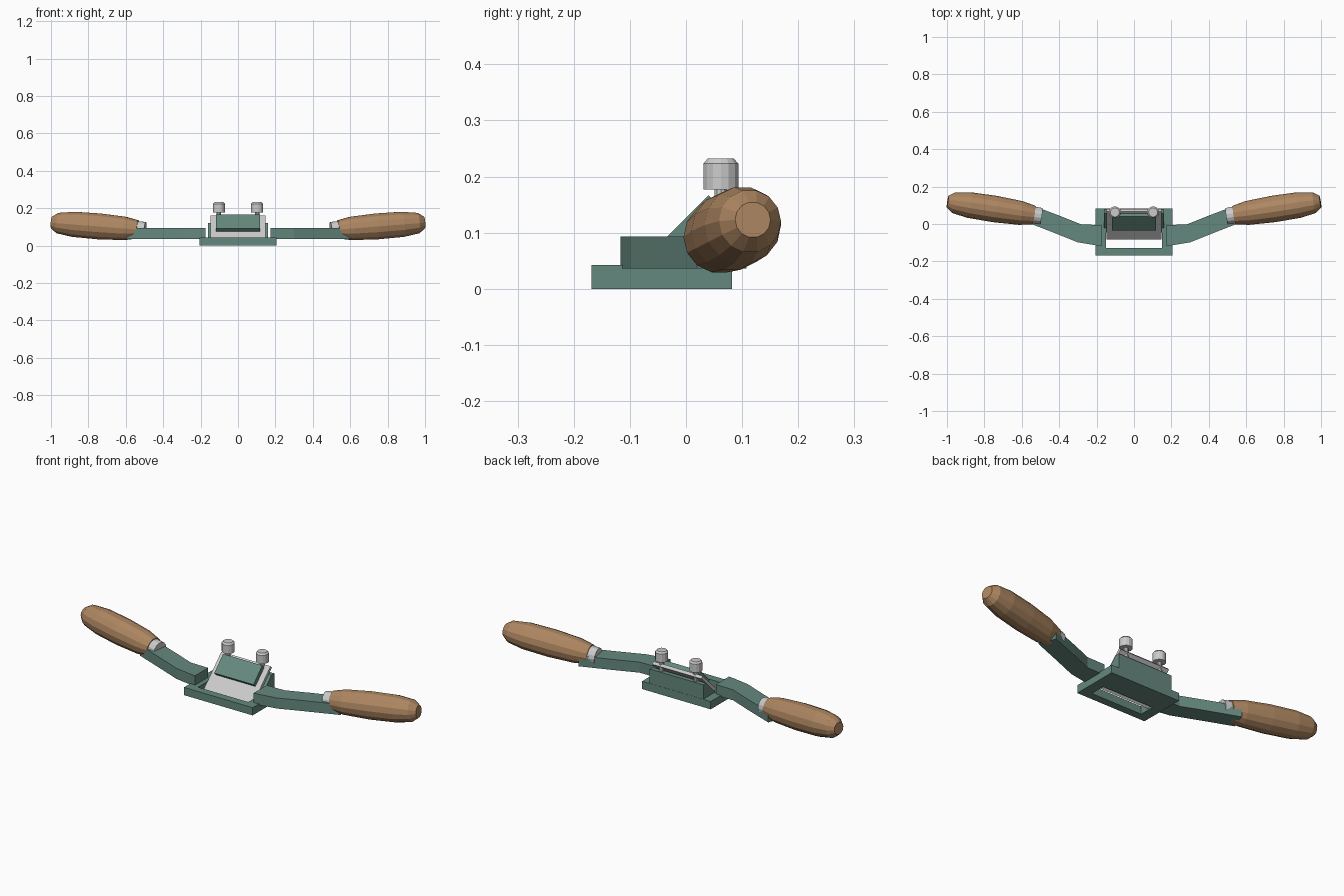
import bpy, bmesh
from math import pi
from mathutils import Vector, Matrix

if "Cube" in bpy.data.objects:
    bpy.data.objects.remove(bpy.data.objects["Cube"])


def mat(name, rgb):
    m = bpy.data.materials.new(name)
    m.diffuse_color = (*rgb, 1)
    m.use_nodes = True
    m.node_tree.nodes["Principled BSDF"].inputs["Base Color"].default_value = m.diffuse_color
    return m


GREEN = mat("green_paint", (0.13, 0.25, 0.21))
WOOD = mat("wood", (0.42, 0.24, 0.12))


def finish(name, bm, material=None):
    bmesh.ops.recalc_face_normals(bm, faces=bm.faces)
    me = bpy.data.meshes.new(name)
    bm.to_mesh(me)
    bm.free()
    ob = bpy.data.objects.new(name, me)
    bpy.context.collection.objects.link(ob)
    if material:
        me.materials.append(material)
    return ob


def prism(name, pts, offset, material=None):
    """Extrude a closed outline of 3D points along an offset."""
    bm = bmesh.new()
    f = bm.faces.new([bm.verts.new(p) for p in pts])
    r = bmesh.ops.extrude_face_region(bm, geom=[f])
    bmesh.ops.translate(bm, vec=offset,
                        verts=[v for v in r["geom"] if isinstance(v, bmesh.types.BMVert)])
    return finish(name, bm, material)


def side_prism(name, yz, half, material=None):
    return prism(name, [(-half, y, z) for y, z in yz], (2 * half, 0, 0), material)


def lathe(name, start, axis, profile, sides, material=None):
    """Capped rings of (distance, radius) along an axis."""
    rot = Vector(axis).to_track_quat('Z', 'Y').to_matrix().to_4x4()
    tf = Matrix.Translation(start) @ rot
    bm = bmesh.new()
    rings = []
    for d, r in profile:
        rings.append([bm.verts.new(tf @ (Matrix.Rotation(2 * pi * i / sides, 3, 'Z') @ Vector((r, 0, d))))
                      for i in range(sides)])
    for a, b in zip(rings, rings[1:]):
        for i in range(sides):
            j = (i + 1) % sides
            bm.faces.new((a[i], a[j], b[j], b[i]))
    bm.faces.new(rings[0])
    bm.faces.new(rings[-1])
    return finish(name, bm, material)


# Sole: frame of four bars merged around the mouth slot
bm = bmesh.new()
X, Y = (-0.205, -0.15, 0.15, 0.205), (-0.168, -0.127, -0.045, 0.082)
grid = [[bm.verts.new((x, y, 0)) for y in Y] for x in X]
faces = [bm.faces.new((grid[i][j], grid[i + 1][j], grid[i + 1][j + 1], grid[i][j + 1]))
         for i in range(3) for j in range(3) if (i, j) != (1, 1)]
r = bmesh.ops.extrude_face_region(bm, geom=faces)
bmesh.ops.translate(bm, vec=(0, 0, 0.042),
                    verts=[v for v in r["geom"] if isinstance(v, bmesh.types.BMVert)])
finish("sole", bm, GREEN)

# Sloped bed under the blade
side_prism("blade_bed", [(-0.022, 0.04), (0.056, 0.12), (0.081, 0.12), (0.081, 0.04)], 0.16, GREEN)

# Blade and cap, both leaning back at 45 degrees
side_prism("blade", [(-0.082, 0.014), (-0.071, 0.003), (0.079, 0.148), (0.068, 0.16)], 0.147)
side_prism("blade_cap", [(-0.035, 0.092), (-0.014, 0.071), (0.061, 0.146), (0.04, 0.167)], 0.117, GREEN)

# Bent arm outline seen from above
ARM = [(0.175, -0.117), (0.21, -0.113), (0.3, -0.098), (0.42, -0.05), (0.6, 0.02),
       (0.567, 0.108), (0.4, 0.045), (0.28, -0.003), (0.175, -0.005)]

for s, side in ((-1, "left"), (1, "right")):
    prism(side + "_arm", [(s * x, y, 0.036) for x, y in ARM], (0, 0, 0.057), GREEN)

    # Tilted ferrule and turned handle
    start, axis = (s * 0.496, 0.042, 0.083), (s * 0.5, 0.077, 0.04)
    lathe(side + "_ferrule", start, axis, [(0, 0.044), (0.055, 0.046)], 14)
    lathe(side + "_handle", start, axis,
          [(0.04, 0.05), (0.11, 0.064), (0.25, 0.071), (0.39, 0.069), (0.475, 0.056), (0.508, 0.032)],
          14, WOOD)

    # Adjusting screw
    base = (s * 0.102, 0.062, 0.1)
    lathe(side + "_screw_shaft", base, (0, 0, 1), [(0, 0.012), (0.08, 0.012)], 10)
    lathe(side + "_screw_head", base, (0, 0, 1), [(0.077, 0.032), (0.123, 0.032), (0.132, 0.024)], 14)
